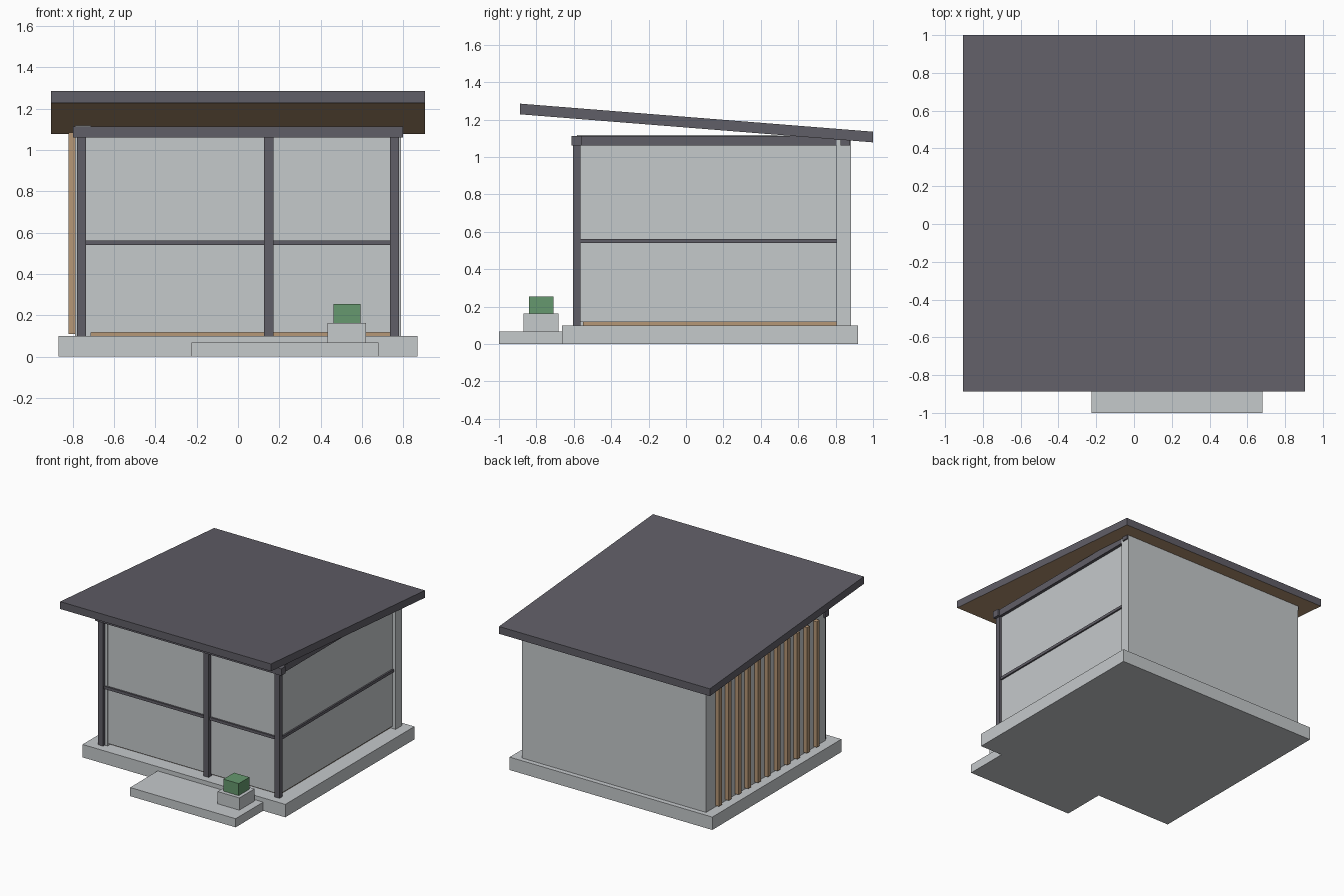
import bpy, bmesh

if "Cube" in bpy.data.objects:
    bpy.data.objects.remove(bpy.data.objects["Cube"])


def material(name, rgb):
    m = bpy.data.materials.new(name)
    m.diffuse_color = (*rgb, 1)
    m.use_nodes = True
    m.node_tree.nodes["Principled BSDF"].inputs["Base Color"].default_value = m.diffuse_color
    return m


CONCRETE = material("pale_concrete", (0.56, 0.585, 0.60))
DARK = material("dark_metal", (0.118, 0.113, 0.135))
WOOD = material("warm_wood", (0.47, 0.31, 0.18))
GREEN = material("plant_green", (0.133, 0.314, 0.156))


def box(name, x, y, z, mat):
    """Axis-aligned box from (min, max) ranges."""
    bm = bmesh.new()
    bmesh.ops.create_cube(bm, size=1)
    for v in bm.verts:
        v.co = [r[0] if c < 0 else r[1] for c, r in zip(v.co, (x, y, z))]
    mesh = bpy.data.meshes.new(name)
    bm.to_mesh(mesh)
    bm.free()
    mesh.materials.append(mat)
    ob = bpy.data.objects.new(name, mesh)
    bpy.context.collection.objects.link(ob)
    return ob


# Foundation, entrance step and timber floor
box("foundation_slab", (-0.87, 0.87), (-0.663, 0.92), (0, 0.10), CONCRETE)
box("entrance_step", (-0.226, 0.68), (-1.0, -0.663), (0, 0.067), CONCRETE)
box("timber_floor", (-0.711, 0.745), (-0.55, 0.805), (0.10, 0.117), WOOD)

# Solid walls
box("back_wall", (-0.79, 0.79), (0.805, 0.882), (0.10, 1.09), CONCRETE)
box("left_wall", (-0.79, -0.711), (-0.583, 0.805), (0.10, 1.118), CONCRETE)

# Front posts
for side, x in (("left", -0.757), ("middle", 0.149), ("right", 0.757)):
    box(f"{side}_post", (x - 0.022, x + 0.022), (-0.604, -0.564), (0.10, 1.06), DARK)

# Roof beams
for side, y in (("front", -0.586), ("back", 0.851)):
    box(f"{side}_beam", (-0.80, 0.80), (y - 0.026, y + 0.026), (1.06, 1.113), DARK)
box("right_beam", (0.735, 0.785), (-0.56, 0.825), (1.06, 1.113), DARK)

# Glazed panels with their middle rails
box("front_panel", (-0.711, 0.745), (-0.578, -0.566), (0.117, 1.06), CONCRETE)
box("right_panel", (0.75, 0.762), (-0.564, 0.805), (0.117, 1.06), CONCRETE)
box("front_rail", (-0.735, 0.735), (-0.592, -0.570), (0.54, 0.562), DARK)
box("right_rail", (0.752, 0.774), (-0.564, 0.805), (0.54, 0.562), DARK)

# Timber slats along the left wall
for i in range(11):
    y = -0.45 + i * 0.12
    box(f"slat_{i + 1}", (-0.82, -0.79), (y - 0.018, y + 0.018), (0.11, 1.085), WOOD)

# Sloping roof with a timber underside
roof = box("sloping_roof", (-0.905, 0.905), (-0.888, 1.0), (1.228, 1.285), DARK)
for v in roof.data.vertices:
    if v.co.y > 0:
        v.co.z -= 0.15
roof.data.update()
roof.data.materials.append(WOOD)
for p in roof.data.polygons:
    if p.normal.z < -0.5:
        p.material_index = 1

# Planter on the step
box("planter", (0.434, 0.62), (-0.869, -0.682), (0.067, 0.162), CONCRETE)
box("clipped_shrub", (0.463, 0.594), (-0.84, -0.709), (0.162, 0.255), GREEN)
